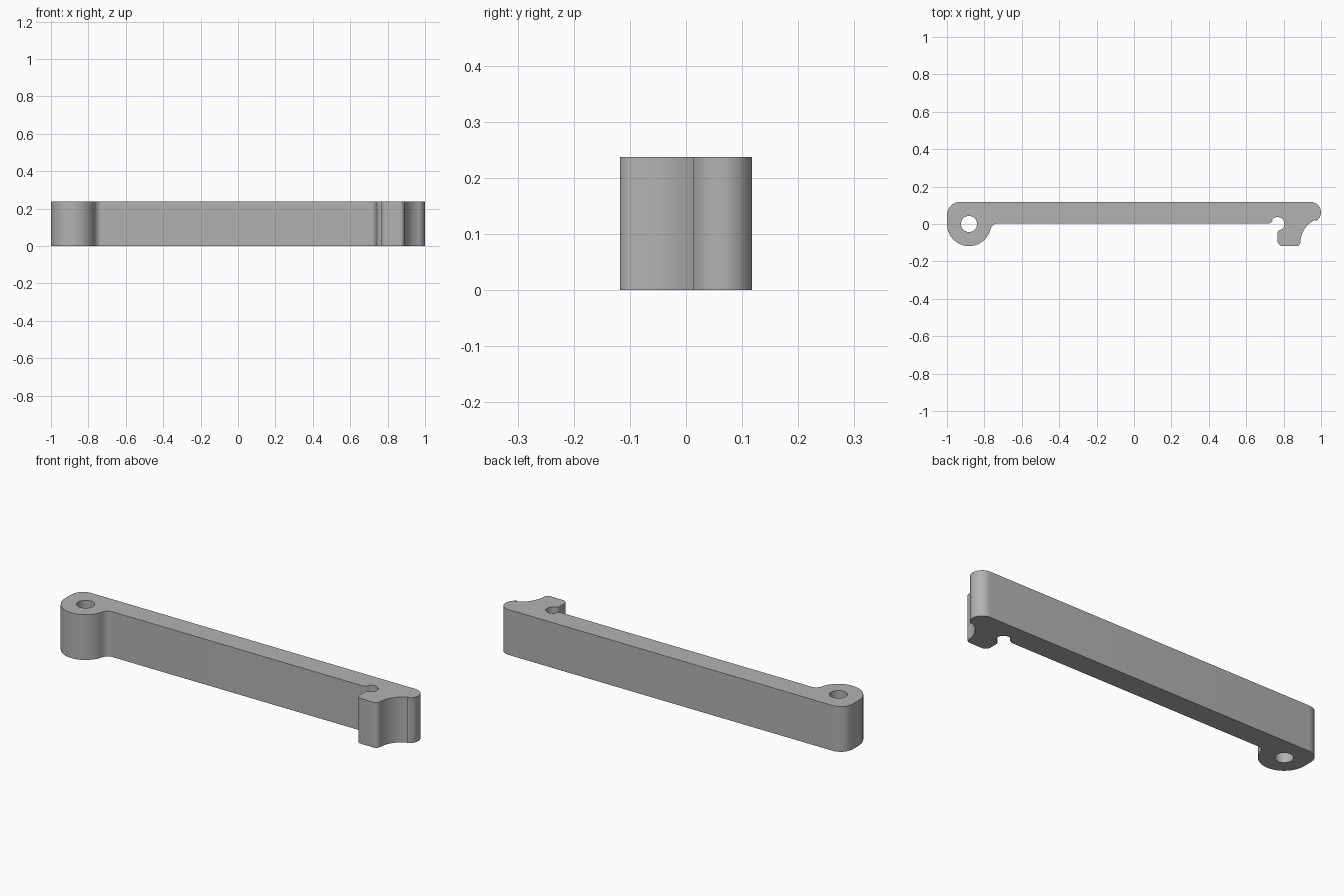
import bpy, bmesh
from math import sin, cos, radians, pi

cube = bpy.data.objects.get("Cube")
if cube:
    bpy.data.objects.remove(cube, do_unlink=True)

HEIGHT = 0.237
BOSS = (-0.882, 0.0)


def arc(centre, radius, start, end, steps=12):
    """Points along an arc, angles in degrees."""
    angles = [radians(start + (end - start) * i / steps) for i in range(steps + 1)]
    return [(centre[0] + radius * cos(a), centre[1] + radius * sin(a)) for a in angles]


# Outline, clockwise from the back left corner
outline = arc((-0.93, 0.048), 0.07, 180, 90)             # back left corner
outline += arc((0.945, 0.063), 0.055, 90, -65, 18)       # rounded tip
outline += arc((1.024, -0.1), 0.134, 111, 175)           # concave hook flank
outline += arc((0.868, -0.096), 0.022, 0, -90, 6)        # hook nose
outline += arc((0.795, -0.09), 0.028, 270, 180, 6)
outline += arc((0.785, -0.05), 0.018, 180, 115, 5)       # hook lip
outline += arc((0.767, 0.0), 0.037, -45, 145, 20)        # notch
outline += arc((0.716, 0.033), 0.03, -30, -90, 5)        # notch lead-in
outline += arc((-0.728, -0.037), 0.04, 90, 166, 8)       # fillet to the boss
outline += arc(BOSS, 0.118, -14, -180, 32)               # pivot boss
hole = arc(BOSS, 0.043, 0, 360, 32)[:-1]

# Fill the outline around the pivot hole, then extrude it upward
bm = bmesh.new()
for loop in (outline, hole):
    verts = [bm.verts.new((x, y, 0)) for x, y in loop]
    for a, b in zip(verts, verts[1:] + verts[:1]):
        bm.edges.new((a, b))
bmesh.ops.triangle_fill(bm, use_beauty=True, use_dissolve=False, edges=bm.edges[:])
result = bmesh.ops.extrude_face_region(bm, geom=bm.faces[:], use_keep_orig=True)
top = [v for v in result["geom"] if isinstance(v, bmesh.types.BMVert)]
bmesh.ops.translate(bm, verts=top, vec=(0, 0, HEIGHT))
bmesh.ops.recalc_face_normals(bm, faces=bm.faces[:])

mesh = bpy.data.meshes.new("latch_arm")
bm.to_mesh(mesh)
bm.free()
arm = bpy.data.objects.new("latch_arm", mesh)
bpy.context.collection.objects.link(arm)

# Single grey material
grey = bpy.data.materials.new("plain_grey")
grey.use_nodes = True
colour = (0.45, 0.45, 0.45, 1)
grey.diffuse_color = colour
grey.node_tree.nodes["Principled BSDF"].inputs["Base Color"].default_value = colour
mesh.materials.append(grey)

# Smooth the curved walls, keep the rims sharp
bpy.ops.object.select_all(action="DESELECT")
arm.select_set(True)
bpy.context.view_layer.objects.active = arm
bpy.ops.object.shade_smooth_by_angle(angle=pi / 6)
